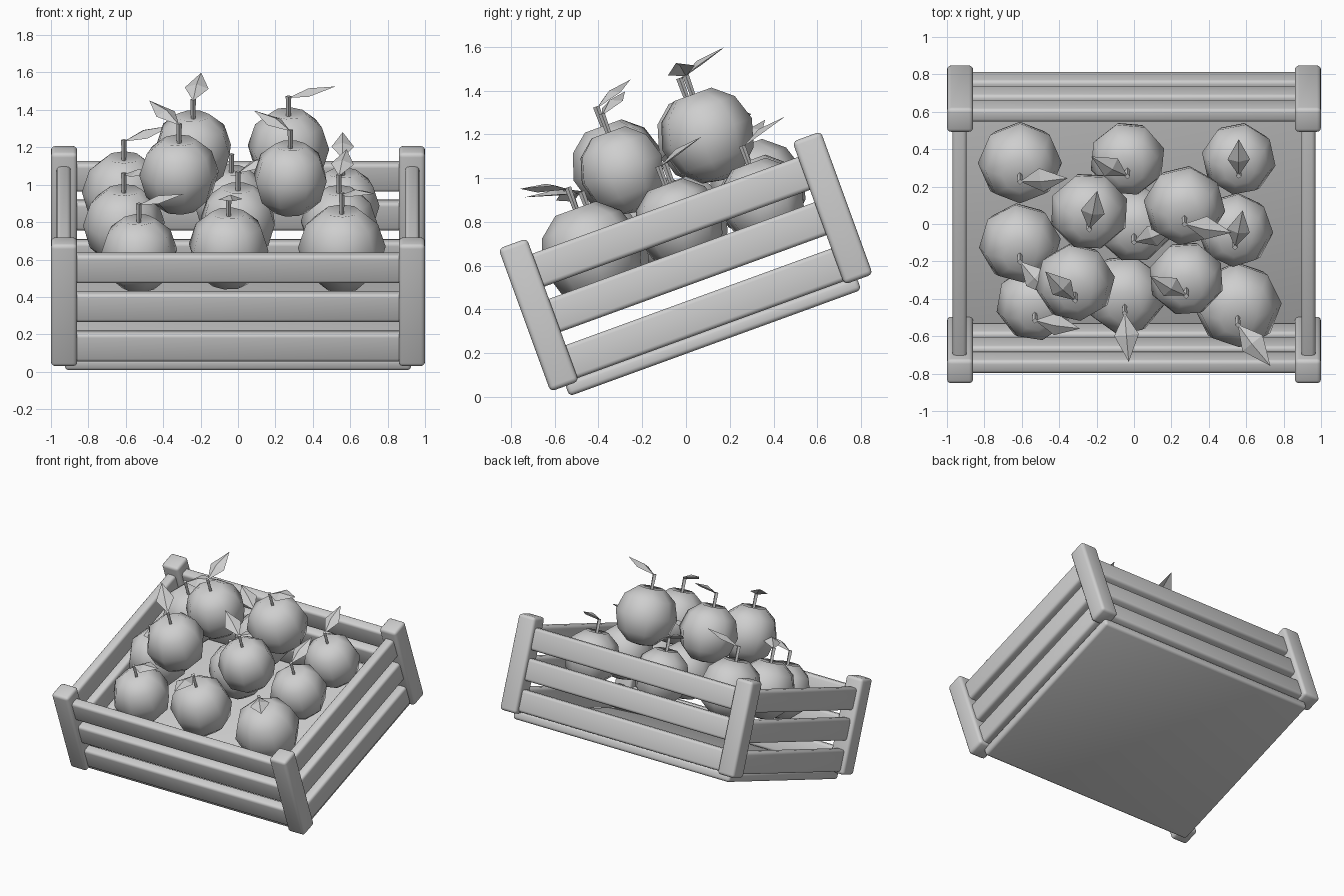
import bpy, bmesh, math
from mathutils import Matrix, Vector

cube = bpy.data.objects.get("Cube")
if cube:
    bpy.data.objects.remove(cube, do_unlink=True)

grey = bpy.data.materials.new("plain grey")
grey.use_nodes = True
grey.diffuse_color = (0.62, 0.62, 0.62, 1)
grey.node_tree.nodes["Principled BSDF"].inputs["Base Color"].default_value = grey.diffuse_color

TILT = Matrix.Rotation(math.radians(20), 4, "X")   # the whole crate leans forward


def add_object(name, bm, matrix, smooth_angle=None):
    bmesh.ops.recalc_face_normals(bm, faces=bm.faces)
    mesh = bpy.data.meshes.new(name)
    bm.to_mesh(mesh)
    bm.free()
    mesh.materials.append(grey)
    obj = bpy.data.objects.new(name, mesh)
    bpy.context.collection.objects.link(obj)
    obj.matrix_world = matrix
    if smooth_angle:
        bpy.ops.object.select_all(action="DESELECT")
        obj.select_set(True)
        bpy.context.view_layer.objects.active = obj
        bpy.ops.object.shade_smooth_by_angle(angle=math.radians(smooth_angle))
    return obj


def board(name, centre, size, radius):
    """Box with rounded edges, in the crate's own tilted frame."""
    bm = bmesh.new()
    bmesh.ops.create_cube(bm, size=1, matrix=Matrix.Diagonal((*size, 1)))
    bmesh.ops.bevel(bm, geom=bm.edges[:], offset=radius, segments=3,
                    profile=0.5, affect="EDGES")
    add_object(name, bm, TILT @ Matrix.Translation(centre), 35)


# Crate: floor, corner posts and three rows of slats
MID = 0.21
board("crate_floor", (0, MID, 0.218), (1.85, 1.42, 0.066), 0.02)
for sx, side in ((-1, "right"), (1, "left")):
    for sy, end in ((-1, "front"), (1, "back")):
        board(f"{end}_{side}_post", (sx * 0.93, MID + sy * 0.715, 0.582),
              (0.14, 0.138, 0.695), 0.022)
for row, height in enumerate((0.33, 0.555, 0.775)):
    for s, side, end in ((-1, "right", "front"), (1, "left", "back")):
        board(f"{side}_slat_{row}", (s * 0.932, MID, height), (0.075, 1.40, 0.16), 0.02)
        board(f"{end}_slat_{row}", (0, MID + s * 0.715, height), (1.82, 0.075, 0.16), 0.02)

PROFILE = [(0.42, 0.93), (0.82, 0.60), (1, 0.05), (0.83, -0.53), (0.45, -0.88)]
SIDES = 8


def fruit_body(name, matrix, r, spin):
    """Eight-sided lathe with a dimple at the top."""
    bm = bmesh.new()
    rings = []
    for pr, pz in PROFILE:
        angles = [spin + math.tau * k / SIDES for k in range(SIDES)]
        rings.append([bm.verts.new((pr * r * math.cos(a), pr * r * math.sin(a), pz * r))
                      for a in angles])
    top = bm.verts.new((0, 0, 0.85 * r))
    bottom = bm.verts.new((0, 0, -0.96 * r))
    for k in range(SIDES):
        n = (k + 1) % SIDES
        for a, b in zip(rings, rings[1:]):
            bm.faces.new((a[k], b[k], b[n], a[n]))
        bm.faces.new((top, rings[0][k], rings[0][n]))
        bm.faces.new((bottom, rings[-1][n], rings[-1][k]))
    add_object(name, bm, matrix, 75)


def stem(name, matrix, r):
    bm = bmesh.new()
    bmesh.ops.create_cone(bm, cap_ends=True, segments=4, radius1=0.012, radius2=0.015,
                          depth=0.54 * r, matrix=Matrix.Translation((0, 0, 1.1 * r)))
    add_object(name, bm, matrix)


def leaf(name, matrix, r, yaw):
    """Kite of four facets with a raised middle."""
    bm = bmesh.new()
    length, half = 1.2 * r, 0.3 * r
    points = [(0, 0, 0), (0.45 * length, -half, 0), (length, 0, 0), (0.45 * length, half, 0)]
    rim = [bm.verts.new(p) for p in points]
    peak = bm.verts.new((0.45 * length, 0, 0.025))
    for k in range(4):
        bm.faces.new((rim[k], rim[(k + 1) % 4], peak))
    place = (Matrix.Translation((0, 0, 1.33 * r)) @ Matrix.Rotation(math.radians(yaw), 4, "Z")
             @ Matrix.Rotation(math.radians(-16), 4, "Y"))
    add_object(name, bm, matrix @ place)


# Fruit: x, y, z of the centre, radius, leaf direction
FRUIT = [
    (-0.61, 0.33, 0.95, 0.225, 10), (-0.035, 0.35, 0.90, 0.205, 145),
    (0.56, 0.35, 0.89, 0.20, 90), (-0.61, -0.10, 0.78, 0.22, -45),
    (0.0, 0.0, 0.80, 0.21, 25), (0.54, -0.03, 0.79, 0.205, 80),
    (-0.53, -0.42, 0.63, 0.21, -5), (-0.05, -0.375, 0.655, 0.22, -85),
    (0.555, -0.43, 0.655, 0.235, -50), (-0.24, 0.07, 1.18, 0.215, 80),
    (0.27, 0.10, 1.19, 0.22, -5), (-0.315, -0.31, 1.05, 0.215, 130),
    (0.28, -0.29, 1.03, 0.205, 145),
]
for i, (x, y, z, r, yaw) in enumerate(FRUIT):
    matrix = Matrix.Translation(Vector((x, y, z))) @ TILT
    fruit_body(f"fruit_{i}", matrix, r, 0.3 * i)
    stem(f"stem_{i}", matrix, r)
    leaf(f"leaf_{i}", matrix, r, yaw)
